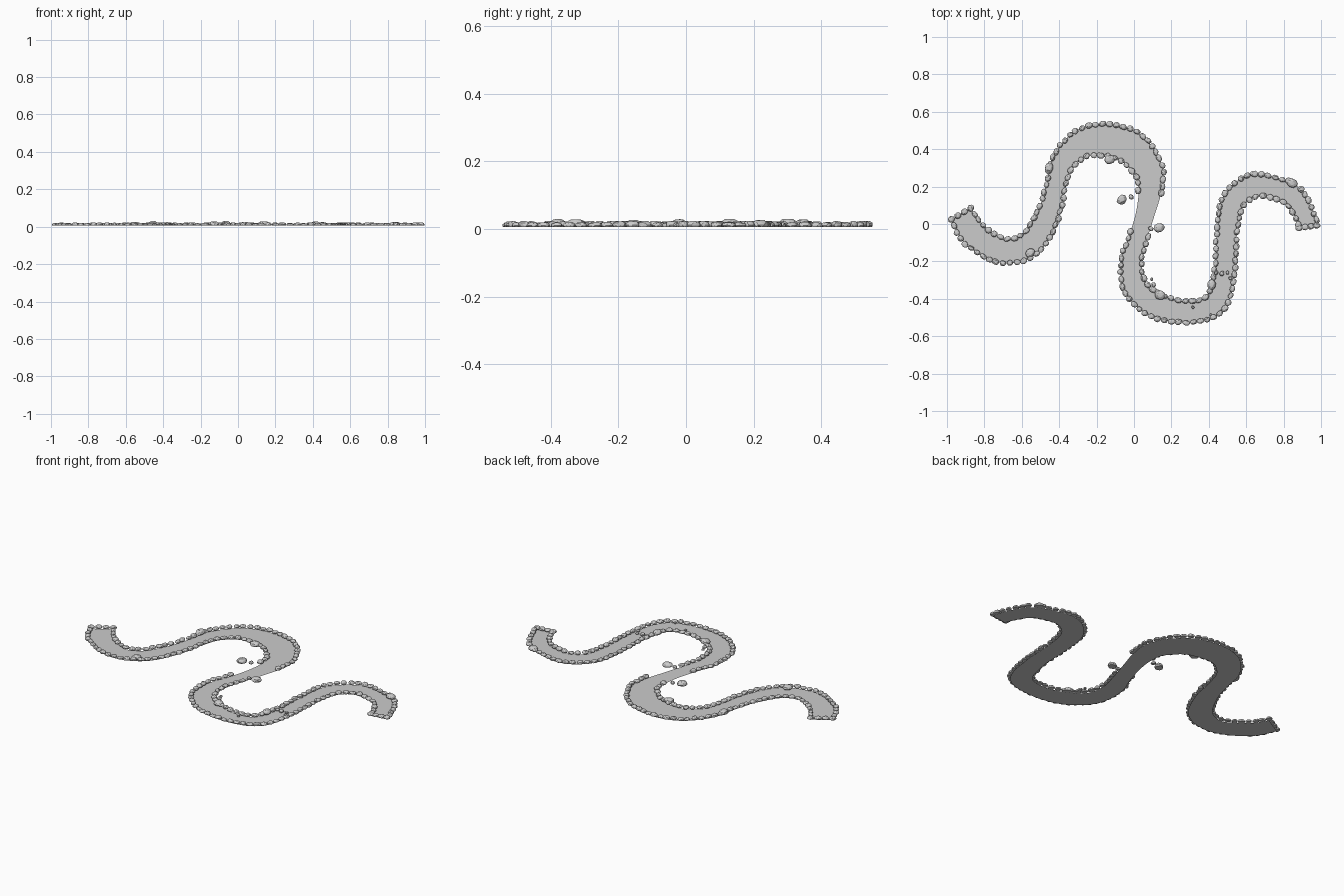
import bpy
import bmesh
import math
import random
from mathutils import Matrix, Vector
from mathutils.geometry import interpolate_bezier

random.seed(7)
cube = bpy.data.objects.get("Cube")
if cube:
    bpy.data.objects.remove(cube)

STEPS = 10          # samples per path segment
STONE_BASE = 0.006  # height of the stones' undersides
SPACING = 0.038     # distance between bank stones
GAP = (11.1, 12.8)  # stretch of path without bank stones

# River centre line: x, y, half width, in hundredths
PATH = [
    (-92.5, 5.5, 6), (-85, -6, 7), (-69.5, -14.5, 6.4), (-55, -10, 6.6),
    (-46, 5, 5.9), (-42, 19.5, 5.2), (-38, 33, 6.1), (-28, 43, 7.5),
    (-15.5, 45, 8.6), (-2, 41, 8.8), (7.5, 29.5, 7.8), (8.5, 18, 6.2),
    (6, 5.5, 5), (2, -8, 4.9), (-1.5, -20.5, 5.6), (1, -34.5, 6.2),
    (13, -44, 6.4), (30, -47, 5.6), (43.5, -42, 5.9), (48.5, -24.5, 5.4),
    (49.5, -6.5, 5.4), (52.5, 11, 5.9), (62.5, 20, 6.1), (74.5, 19.5, 5.6),
    (85.5, 14.5, 5.6), (92, 3, 5.1), (93, -1.5, 4.8),
]


def smooth_path():
    """Smooth curve through PATH; the third component carries half width."""
    pts = [Vector(p) / 100 for p in PATH]
    last = len(pts) - 1
    tangent = [(pts[min(i + 1, last)] - pts[max(i - 1, 0)]) / 6
               for i in range(last + 1)]
    out = []
    for i in range(last):
        seg = interpolate_bezier(pts[i], pts[i] + tangent[i],
                                 pts[i + 1] - tangent[i + 1], pts[i + 1],
                                 STEPS + 1)
        out += seg[:-1]
    return out + [pts[-1]]


def bank_points(path, side):
    """Edge of the river on one side (+1 back bank, -1 front bank)."""
    edge = []
    for i, p in enumerate(path):
        d = path[min(i + 1, len(path) - 1)] - path[max(i - 1, 0)]
        normal = Vector((-d.y, d.x, 0)).normalized()
        edge.append(Vector((p.x, p.y, 0)) + normal * p.z * side)
    return edge


def add_stone(bm, x, y, length, width, height, angle):
    """Rough, flat-bottomed pebble resting on STONE_BASE."""
    verts = bmesh.ops.create_icosphere(bm, subdivisions=2, radius=1)["verts"]
    for v in verts:
        v.co *= random.uniform(0.9, 1.06)
        v.co.z = min(max(v.co.z, -0.35), 0.85) + 0.35
    bmesh.ops.transform(
        bm, verts=verts,
        matrix=Matrix.Translation((x, y, STONE_BASE))
        @ Matrix.Rotation(angle, 4, "Z")
        @ Matrix.Diagonal((length / 2, width / 2, height / 1.2, 1)))


def finish(bm, name):
    mesh = bpy.data.meshes.new(name)
    bm.to_mesh(mesh)
    bm.free()
    obj = bpy.data.objects.new(name, mesh)
    bpy.context.collection.objects.link(obj)
    return obj


path = smooth_path()
banks = {"back_bank_stones": bank_points(path, 1),
         "front_bank_stones": bank_points(path, -1)}

# Flat winding river surface
bm = bmesh.new()
rows = [[bm.verts.new(p) for p in pair] for pair in zip(*banks.values())]
for a, b in zip(rows, rows[1:]):
    bm.faces.new((a[0], a[1], b[1], b[0]))
finish(bm, "river_surface")

# Rows of stones along both banks
for name, edge in banks.items():
    bm = bmesh.new()
    travelled = SPACING
    for i in range(1, len(edge)):
        step = edge[i] - edge[i - 1]
        travelled += step.length
        if travelled < SPACING or GAP[0] < i / STEPS < GAP[1]:
            continue
        travelled -= SPACING
        if travelled > SPACING:
            travelled = 0
        p = edge[i] - step.normalized() * travelled
        add_stone(bm, p.x + random.uniform(-0.003, 0.003),
                  p.y + random.uniform(-0.003, 0.003),
                  random.uniform(0.034, 0.044), random.uniform(0.027, 0.036),
                  random.uniform(0.012, 0.018),
                  math.atan2(step.y, step.x) + random.uniform(-0.35, 0.35))
    finish(bm, name)

# Larger boulders: x, y, length, width, angle in degrees
BOULDERS = [
    (-0.455, 0.30, 0.06, 0.045, 80), (-0.555, -0.155, 0.055, 0.045, 50),
    (-0.13, 0.345, 0.06, 0.05, 10), (-0.065, 0.13, 0.06, 0.05, 40),
    (0.135, -0.02, 0.06, 0.05, 20), (0.14, -0.38, 0.06, 0.05, -10),
    (0.415, -0.325, 0.045, 0.06, 0), (0.845, 0.22, 0.06, 0.05, -25),
]
bm = bmesh.new()
for x, y, length, width, angle in BOULDERS:
    add_stone(bm, x, y, length, width, random.uniform(0.02, 0.024),
              math.radians(angle))
finish(bm, "boulders")

# Small scattered pebbles: x, y, size
PEBBLES = [
    (-0.015, 0.145, 0.03), (0.09, -0.025, 0.03), (0.105, -0.325, 0.03),
    (0.095, -0.295, 0.02), (0.44, -0.26, 0.025), (0.47, -0.265, 0.03),
    (0.5, -0.26, 0.022), (0.515, -0.29, 0.022), (0.315, -0.445, 0.018),
    (0.41, -0.485, 0.016),
]
bm = bmesh.new()
for x, y, size in PEBBLES:
    add_stone(bm, x, y, size, size * 0.85, size * 0.45, random.uniform(0, 3))
finish(bm, "pebbles")

# Stones closing off the two river ends
bm = bmesh.new()
for end in (0, -1):
    a, b = (edge[end] for edge in banks.values())
    across = b - a
    for f in (0, 0.33, 0.67, 1):
        p = a + across * f
        add_stone(bm, p.x, p.y, 0.04, 0.034, random.uniform(0.013, 0.018),
                  math.atan2(across.y, across.x))
finish(bm, "end_stones")
